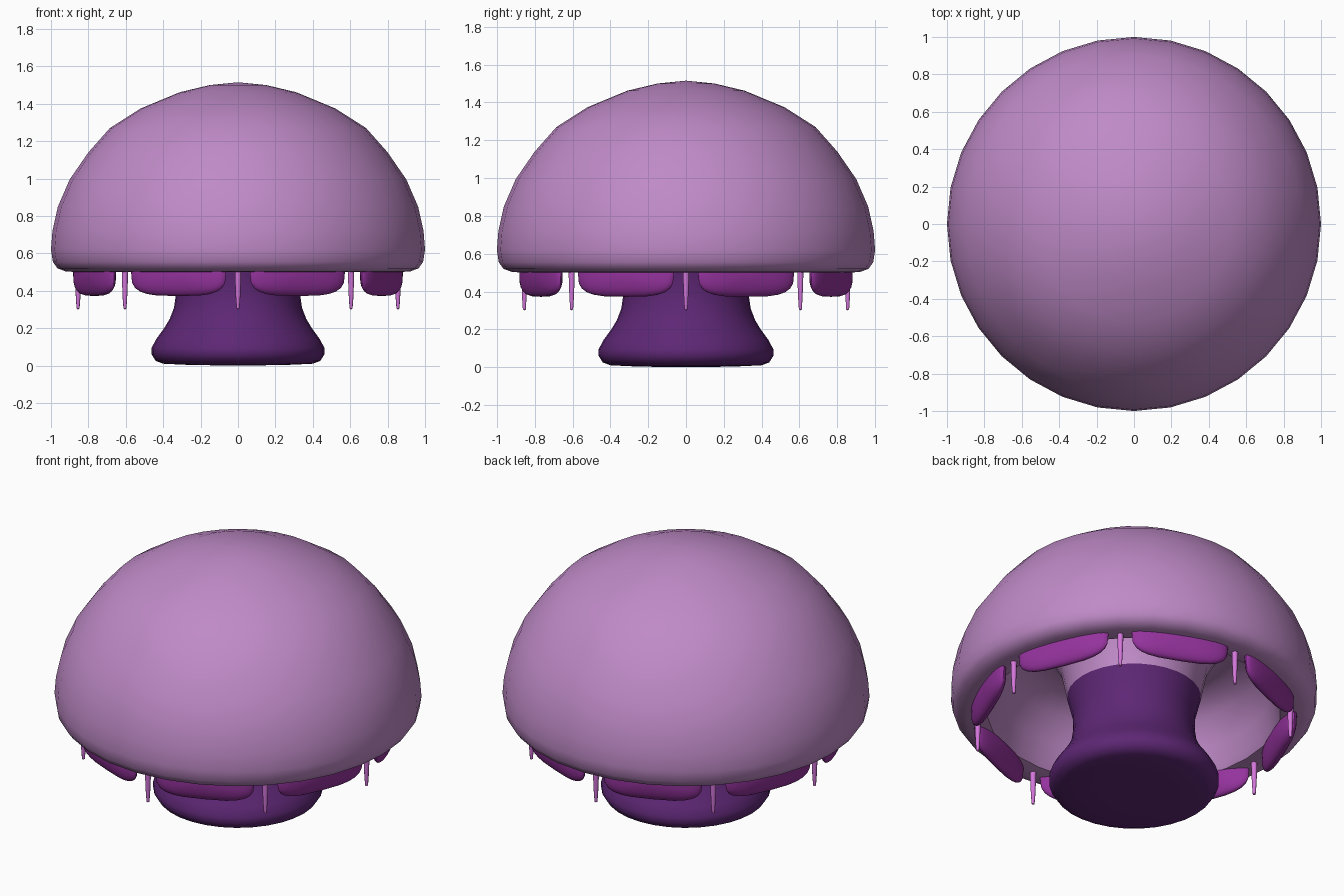
import bpy, bmesh, math
from mathutils import Vector, Matrix

if "Cube" in bpy.data.objects:
    bpy.data.objects.remove(bpy.data.objects["Cube"])


def material(name, rgb):
    m = bpy.data.materials.new(name)
    m.diffuse_color = (*rgb, 1)
    m.use_nodes = True
    m.node_tree.nodes["Principled BSDF"].inputs["Base Color"].default_value = m.diffuse_color
    return m


LILAC = material("lilac", (0.52, 0.255, 0.57))
DARK = material("dark purple", (0.11, 0.02, 0.175))
MAGENTA = material("magenta purple", (0.30, 0.033, 0.34))
PINK = material("pink violet", (0.65, 0.18, 0.70))


def finish(name, bm, mat, angle=50):
    bmesh.ops.remove_doubles(bm, verts=bm.verts, dist=1e-5)
    bmesh.ops.recalc_face_normals(bm, faces=bm.faces)
    me = bpy.data.meshes.new(name)
    bm.to_mesh(me)
    bm.free()
    me.materials.append(mat)
    ob = bpy.data.objects.new(name, me)
    bpy.context.collection.objects.link(ob)
    bpy.ops.object.select_all(action='DESELECT')
    ob.select_set(True)
    bpy.context.view_layer.objects.active = ob
    bpy.ops.object.shade_smooth_by_angle(angle=math.radians(angle))
    return ob


def lathe(name, profile, mat, segments=32, offset=(0, 0, 0), angle=50):
    """Revolve (radius, height) points around z."""
    bm = bmesh.new()
    vs = [bm.verts.new((r, 0, z)) for r, z in profile]
    es = [bm.edges.new(p) for p in zip(vs, vs[1:])]
    bmesh.ops.spin(bm, geom=vs + es, cent=(0, 0, 0), axis=(0, 0, 1),
                   angle=2 * math.pi, steps=segments, use_merge=True)
    bmesh.ops.translate(bm, verts=bm.verts, vec=Vector(offset))
    return finish(name, bm, mat, angle)


# Domed cap: outer dome, rounded rim, hollow underside running down to the stem
lathe("cap", [(0, 1.515), (0.15, 1.50), (0.31, 1.462), (0.52, 1.375),
              (0.685, 1.27), (0.80, 1.14), (0.90, 0.995), (0.963, 0.85),
              (0.992, 0.72), (1.0, 0.62), (0.99, 0.555), (0.965, 0.52),
              (0.92, 0.503), (0.85, 0.50), (0.80, 0.51), (0.78, 0.55),
              (0.76, 0.66), (0.69, 0.80), (0.57, 0.89), (0.46, 0.88),
              (0.40, 0.77), (0.365, 0.60)], LILAC)

# Dark flared stem
lathe("stem", [(0, 0), (0.25, 0.003), (0.40, 0.01), (0.44, 0.025),
               (0.462, 0.06), (0.462, 0.095), (0.435, 0.145), (0.395, 0.20),
               (0.365, 0.25), (0.342, 0.31), (0.332, 0.38), (0.335, 0.48),
               (0.365, 0.60)], DARK)


def spow(v, e):
    return math.copysign(abs(v) ** e, v)


def flap(name, angle):
    """Pillow shaped plate hanging under the rim, widest along the tangent."""
    bm = bmesh.new()
    bmesh.ops.create_uvsphere(bm, u_segments=24, v_segments=16, radius=1)
    for v in bm.verts:
        x, y, z = v.co      # z is the thin direction here
        rad = math.hypot(x, y)
        if rad > 1e-6:      # squarer outline in the tangent/height plane
            x, y = rad * spow(x / rad, 0.6), rad * spow(y / rad, 0.6)
        v.co = (0.83 + 0.05 * z, 0.275 * x, 0.50 + (0.128 if y < 0 else 0.03) * y)
    bmesh.ops.rotate(bm, verts=bm.verts, cent=(0, 0, 0),
                     matrix=Matrix.Rotation(angle, 3, 'Z'))
    finish(name, bm, MAGENTA)


# Eight flaps with eight thin spikes between them
for i in range(8):
    a = i * math.pi / 4
    flap(f"flap_{i + 1}", a + math.pi / 8)
    lathe(f"spike_{i + 1}", [(0, 0.30), (0.008, 0.305), (0.012, 0.36),
                             (0.016, 0.46), (0.017, 0.52), (0, 0.52)], PINK, 10,
          (0.855 * math.cos(a), 0.855 * math.sin(a), 0))
